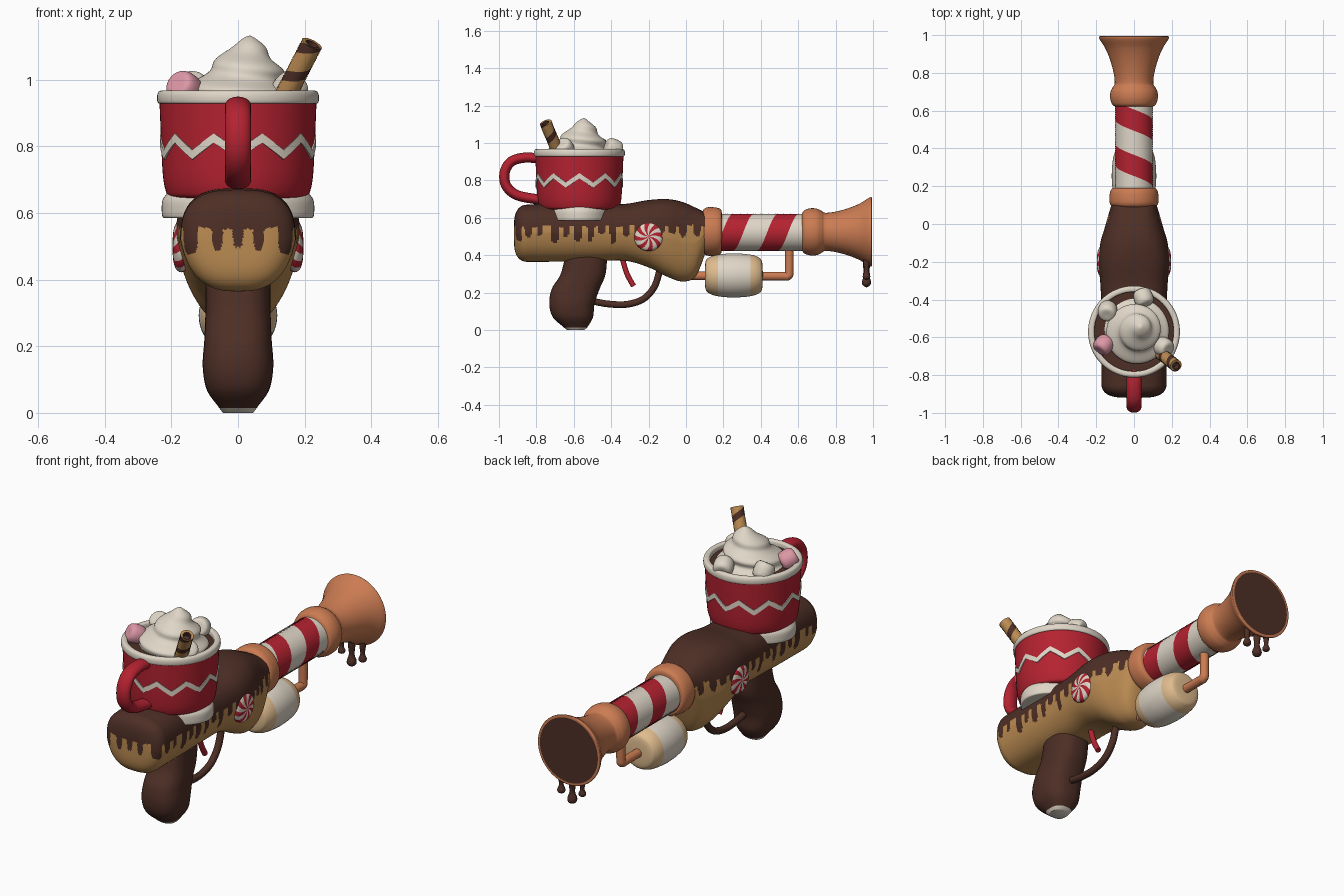
import bpy, bmesh, math, random
from mathutils import Vector, Euler

if "Cube" in bpy.data.objects:
    bpy.data.objects.remove(bpy.data.objects["Cube"], do_unlink=True)

random.seed(4)
TAU = 2 * math.pi


def material(name, *rgb):
    m = bpy.data.materials.new(name)
    m.use_nodes = True
    m.diffuse_color = (*rgb, 1)
    bsdf = next(n for n in m.node_tree.nodes if n.type == 'BSDF_PRINCIPLED')
    bsdf.inputs["Base Color"].default_value = (*rgb, 1)
    bsdf.inputs["Roughness"].default_value = 0.6
    return m


CHOC = material("chocolate brown", .075, .028, .019)
GOLD = material("biscuit gold", .50, .26, .085)
RED = material("candy red", .46, .016, .03)
WAFER = material("wafer orange", .60, .20, .085)
CREAM = material("cream white", .74, .67, .57)
PINK = material("marshmallow pink", .72, .31, .38)
TOAST = material("toasted cream", .74, .50, .27)


def curve(points, steps=6):
    """Smooth interpolation through a short table of values."""
    out = []
    ext = [points[0]] + list(points) + [points[-1]]
    for a, b, c, d in zip(ext, ext[1:], ext[2:], ext[3:]):
        for k in range(steps):
            t = k / steps
            out.append(tuple(q + t / 2 * (r - p + t * (2 * p - 5 * q + 4 * r - s + t * (3 * (q - r) + s - p)))
                             for p, q, r, s in zip(a, b, c, d)))
    return out + [tuple(points[-1])]


def loft(name, rings, mats, rule=None, caps=True, sharp=50):
    """Skin closed rings; rule(centre, ring, column) picks the material."""
    bm = bmesh.new()
    rows = [[bm.verts.new(p) for p in ring] for ring in rings]
    n = len(rows[0])
    for i in range(len(rows) - 1):
        for j in range(n):
            k = (j + 1) % n
            f = bm.faces.new((rows[i][j], rows[i][k], rows[i + 1][k], rows[i + 1][j]))
            f.material_index = int(rule(f.calc_center_median(), i, j)) if rule else 0
    if caps:
        for row in (rows[0], rows[-1]):
            if (row[0].co - row[n // 2].co).length > .001:
                f = bm.faces.new(row)
                f.material_index = int(rule(f.calc_center_median(), 0, 0)) if rule else 0
    bmesh.ops.remove_doubles(bm, verts=bm.verts, dist=.00005)
    bmesh.ops.recalc_face_normals(bm, faces=bm.faces)
    me = bpy.data.meshes.new(name)
    bm.to_mesh(me)
    bm.free()
    for m in mats:
        me.materials.append(m)
    me.shade_smooth()
    me.set_sharp_from_angle(angle=math.radians(sharp))
    ob = bpy.data.objects.new(name, me)
    bpy.context.collection.objects.link(ob)
    return ob


def lathe(name, profile, mats, axis='z', centre=(0, 0, 0), n=48, twist=0, start=0, squash=1, **kw):
    """Revolve (along, radius) pairs, optionally twisting each ring."""
    X, Y, Z = Vector((1, 0, 0)), Vector((0, 1, 0)), Vector((0, 0, 1))
    a, u, v = {'x': (X, Y, Z), 'y': (Y, X, Z), 'z': (Z, X, Y)}[axis]
    rings = []
    for i, (d, r) in enumerate(profile):
        th = [start + i * twist + TAU * j / n for j in range(n)]
        rings.append([Vector(centre) + a * d + u * r * math.cos(t) + v * r * squash * math.sin(t) for t in th])
    return loft(name, rings, mats, **kw)


def tube(name, points, radius, mat, wide=1, n=20):
    """Sweep a round section along a (y, z) path on the centre plane."""
    path = [Vector(p) for p in curve(points, 8)]
    rings = []
    for i, p in enumerate(path):
        t = (path[min(i + 1, len(path) - 1)] - path[max(i - 1, 0)]).normalized()
        rings.append([(radius * wide * math.cos(TAU * j / n),
                       p.x - t.y * radius * math.sin(TAU * j / n),
                       p.y + t.x * radius * math.sin(TAU * j / n)) for j in range(n)])
    return loft(name, rings, [mat])


def section(w, h, n=128, power=2.8, taper=0.0):
    """Rounded-box outline as (across, up) pairs."""
    out = []
    for j in range(n):
        c, s = math.cos(TAU * j / n), math.sin(TAU * j / n)
        r = (abs(c) ** power + abs(s) ** power) ** (-1 / power)
        out.append((w * r * c * (1 - taper * max(0, -s * r)), h * r * s))
    return out


# Biscuit body with dripping icing
stations = curve([(-.85, .67, .365, .172), (-.75, .675, .365, .172), (-.6, .67, .367, .172),
                  (-.45, .67, .37, .172), (-.32, .675, .37, .178), (-.2, .695, .335, .187),
                  (-.1, .7, .285, .178), (-.02, .685, .26, .155), (.05, .655, .285, .135),
                  (.1, .63, .4, .12)], 14)
caps = []
for k in range(41):
    s = math.sin(k / 40 * math.pi / 2)
    caps.append((-.92 + .07 * (1 - math.sqrt(max(0, 1 - s ** 4))), s))
body = []
for (y, scale), st in [(c, stations[0]) for c in caps] + [((s[0], 1), s) for s in stations[1:]]:
    mid, half = (st[1] + st[2]) / 2, (st[1] - st[2]) / 2
    body.append([(x * scale, y, mid + z * scale) for x, z in section(st[3], half, taper=.2)])
drips = [(-1.03 + .064 * k + random.uniform(-.01, .01), random.uniform(.016, .024), random.uniform(.035, .10))
         for k in range(18)]


def iced(c, i, j):
    s = c.y if c.y > -.87 else -.87 - max(0, .165 - abs(c.x))
    line = .555 + .006 * math.sin(40 * s)
    for at, w, d in drips:
        if abs(s - at) < w:
            line -= d * (1 - ((s - at) / w) ** 4) ** .5
    return c.z > line


loft("biscuit_body", body, [GOLD, CHOC], iced)

# Grip with a pale foot
grip = [[(x, yc + y, z) for x, y in section(hx, hy, 40, 2.6)] for z, yc, hy, hx in curve(
    [(0, -.59, .045, .045), (.02, -.592, .068, .06), (.07, -.605, .108, .094), (.14, -.61, .121, .106),
     (.22, -.59, .128, .101), (.3, -.55, .12, .098), (.42, -.53, .11, .097)])]
loft("grip", grip, [CHOC, CREAM], lambda c, i, j: c.z < .014)
tube("trigger_guard", [(-.5, .155), (-.42, .14), (-.32, .137), (-.23, .165), (-.17, .23), (-.14, .32)], .018, CHOC)
tube("trigger", [(-.34, .38), (-.315, .30), (-.28, .235)], .014, RED)

# Peppermint discs on both sides
for side, label in ((1, "left"), (-1, "right")):
    prof = curve([(.15, .07), (.17, .078), (.185, .07), (.193, .05), (.196, .025), (.197, 0)], 3)
    lathe("peppermint_" + label, [(side * d, r) for d, r in prof], [CREAM, RED], 'x', (0, -.2, .5),
          n=64, twist=.05, rule=lambda c, i, j: j // 4 % 2)

# Barrel with a spiral stripe, collar and flared muzzle
PITCH = .24
lathe("striped_barrel", [(.13 + .01 * i, .1) for i in range(53)], [CREAM, RED], 'y', (0, 0, .522), n=64,
      twist=TAU * .01 / PITCH, start=-math.pi, rule=lambda c, i, j: j < 15 or j >= 49)
lathe("barrel_collar", curve([(.088, .09), (.092, .115), (.11, .128), (.14, .13), (.17, .126), (.188, .115),
                              (.192, .09)]), [WAFER], 'y', (0, 0, .527))
lathe("muzzle", curve([(.62, .095), (.632, .115), (.665, .126), (.7, .124), (.725, .112), (.745, .102),
                       (.8, .108), (.87, .127), (.93, .152), (.975, .18), (.992, .185), (.994, .172)]),
      [WAFER], 'y', (0, 0, .525), n=64, caps=False)


def muzzle_icing(c, i, j):
    th = math.atan2(c.z - .525, c.x)
    r = math.hypot(c.x, c.z - .525)
    return r > .125 + .012 * math.sin(3 * th) + .012 * math.sin(th) or r < .04


lathe("muzzle_lining", curve([(.994, .172), (.97, .16), (.92, .132), (.87, .108), (.86, .05), (.86, 0)], 8),
      [WAFER, CHOC], 'y', (0, 0, .525), n=96, rule=muzzle_icing)
for x, top, size in ((0, .42, 1), (.065, .405, .72), (-.06, .40, .62)):
    lathe("icing_drip", [(top + d * size, r * (.4 + .6 * size)) for d, r in curve(
        [(0, .02), (-.07, .019), (-.125, .014), (-.16, .024), (-.18, .02), (-.192, 0)])],
        [CHOC], 'z', (x, .965, 0), n=20)

# Toasted marshmallow tank and its pipe
lathe("marshmallow_tank", curve([(.1, 0), (.104, .07), (.122, .095), (.17, .111), (.255, .118), (.345, .111),
                                 (.39, .095), (.407, .07), (.411, 0)], 8), [CREAM, TOAST], 'y', (0, 0, .292),
      rule=lambda c, i, j: not .17 < c.y < .345)
tube("tank_pipe", [(-.03, .29), (.25, .29), (.5, .288), (.545, .29), (.552, .32), (.552, .45)], .023, WAFER)

# Mug, foot, rim and handle
MUG = (0, -.57, 0)
lathe("mug_body", curve([(.645, .17), (.648, .205), (.67, .218), (.72, .226), (.82, .231), (.94, .236)]),
      [RED], centre=MUG, n=64)
lathe("mug_foot", curve([(.585, .21), (.588, .226), (.615, .229), (.64, .226), (.66, .212)]),
      [CREAM], centre=MUG, squash=.74, n=64)
lathe("mug_rim", curve([(.935, .21), (.928, .23), (.932, .241), (.95, .243), (.964, .238), (.968, .225),
                        (.962, .212), (.935, .21)]), [CREAM], centre=MUG, n=64, caps=False)
lathe("cocoa", [(.935, .215), (.942, .215), (.942, 0)], [CHOC], centre=MUG)
tube("mug_handle", [(-.77, .915), (-.86, .922), (-.935, .9), (-.97, .84), (-.96, .77), (-.9, .72), (-.78, .697)],
     .027, RED, wide=1.45)

# Zigzag band as a thin plate around the mug
band = []
for k in range(161):
    mid = .775 + .05 * abs((k / 8) % 2 - (0 if (k / 8) % 2 <= 1 else 2))
    a = TAU * k / 160 - math.pi / 2
    band.append([(r * math.cos(a), MUG[1] + r * math.sin(a), mid + h)
                 for r, h in ((.226, -.014), (.2345, -.014), (.2345, .014), (.226, .014))])
loft("zigzag_band", band, [CREAM], caps=False)

# Whipped cream swirl
swirl = []
for i in range(49):
    t = i / 48
    ring = []
    for j in range(48):
        a = TAU * j / 48
        r = .178 * (1 - t) ** .72 * (1 + .09 * math.sin(TAU * 2.6 * t + a))
        ring.append((.035 * t + r * math.cos(a), -.575 + .03 * t + r * math.sin(a), .93 + .203 * t))
    swirl.append(ring)
loft("whipped_cream", swirl, [CREAM])

# Small marshmallows floating in the mug
nub = curve([(-.042, 0), (-.042, .033), (-.028, .047), (0, .051), (.028, .047), (.042, .033), (.042, 0)], 4)
for x, y, mat, tilt in ((-.14, -.46, CREAM, .5), (.05, -.39, CREAM, 1.2), (.155, -.65, CREAM, .8),
                        (-.16, -.64, PINK, 1.1)):
    ob = lathe("mini_marshmallow", nub, [mat], n=24)
    ob.location = (x, y, .972)
    ob.rotation_euler = Euler((tilt, .3, 5 * x))

# Rolled wafer straw with a spiral stripe
base, tip = Vector((.115, -.665, .90)), Vector((.222, -.75, 1.108))
length = (tip - base).length
prof = [(length * i / 30, .033) for i in range(31)] + [(length, .02), (length - .03, .019), (length - .03, 0)]
straw = lathe("wafer_straw", prof, [GOLD, CHOC], n=32, twist=TAU * length / 30 / .1,
              rule=lambda c, i, j: i > 30 or j < 11)
straw.location = base
straw.rotation_euler = (tip - base).to_track_quat('Z', 'Y').to_euler()
